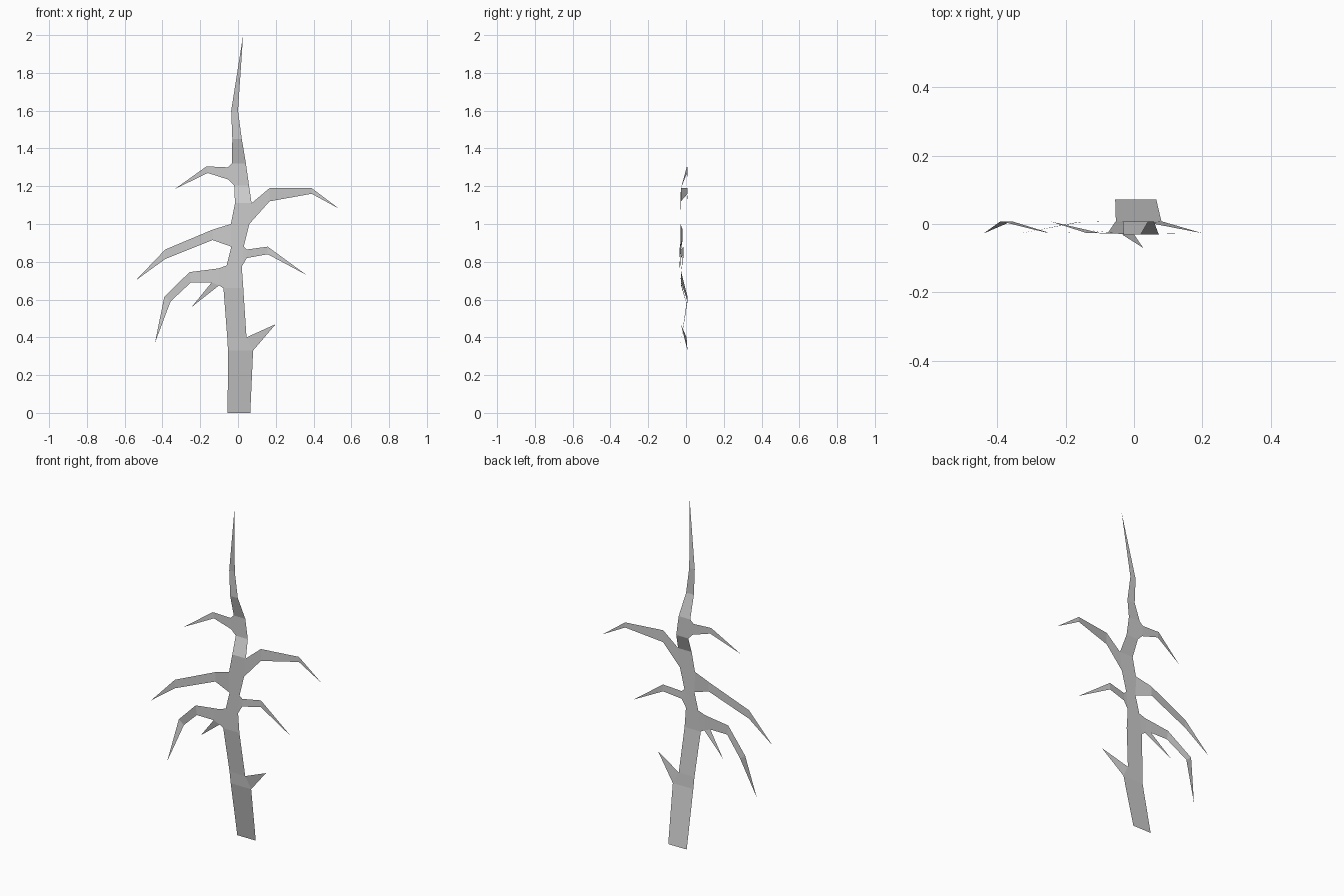
import bpy

# Forward/back sway of the trunk sheet: (z, y)
SWAY = [(0, .072), (.33, .008), (.40, .003), (.66, -.027), (1.11, -.03),
        (1.205, .008), (1.32, .008), (1.45, -.03), (1.6, -.03), (2, -.07)]


def trunk_y(z):
    for (z0, y0), (z1, y1) in zip(SWAY, SWAY[1:]):
        if z <= z1:
            return y0 + (y1 - y0) * (z - z0) / (z1 - z0)
    return SWAY[-1][1]


def strip(name, stations, tip):
    """Flat ribbon: stations (x, z, x, z, y) ending in a point tip (x, y, z)."""
    verts, faces = [], []
    for ax, az, bx, bz, y in stations:
        ya, yb = (trunk_y(az), trunk_y(bz)) if y is None else (y, y)
        verts += [(ax, ya, az), (bx, yb, bz)]
    for i in range(0, len(verts) - 2, 2):
        faces.append((i, i + 1, i + 3, i + 2))
    n = len(verts)
    verts.append(tip)
    faces.append((n - 2, n - 1, n))
    # make every ribbon face the front
    (x0, _, z0), (x1, _, z1), (x2, _, z2) = [verts[i] for i in faces[-1]]
    if (x1 - x0) * (z2 - z0) - (z1 - z0) * (x2 - x0) < 0:
        faces = [f[::-1] for f in faces]
    me = bpy.data.meshes.new(name)
    me.from_pydata(verts, [], faces)
    ob = bpy.data.objects.new(name, me)
    bpy.context.collection.objects.link(ob)
    return ob


T = None  # follow the trunk's own sway

# Trunk: left edge, right edge at each level
strip("trunk", [
    (-.055, 0, .065, 0, T), (-.053, .33, .08, .33, T), (-.057, .40, .045, .40, T),
    (-.077, .66, .028, .66, T), (-.06, .78, .02, .775, T), (-.035, .88, .03, .88, T),
    (-.038, 1.0, .06, 1.0, T), (-.016, 1.11, .072, 1.11, T), (-.02, 1.205, .058, 1.205, T),
    (-.033, 1.32, .042, 1.32, T), (-.03, 1.45, .02, 1.45, T), (-.036, 1.6, 0, 1.6, T)],
    (.027, -.07, 2))

# Left branches
strip("lower_left_branch", [
    (-.06, .78, -.077, .66, T), (-.103, .765, -.10, .675, -.027),
    (-.14, .76, -.14, .69, -.026), (-.257, .745, -.25, .69, -.025),
    (-.39, .615, -.357, .59, .008)], (-.44, -.028, .37))
strip("lower_left_twig", [(-.14, .69, -.10, .675, -.026)], (-.246, .008, .56))
strip("middle_left_branch", [
    (-.038, 1.0, -.035, .88, T), (-.135, .97, -.135, .915, -.018),
    (-.385, .865, -.385, .815, -.035)], (-.543, -.03, .70))
strip("upper_left_branch", [
    (-.033, 1.32, -.02, 1.205, T), (-.055, 1.30, -.05, 1.235, .008),
    (-.167, 1.305, -.16, 1.27, .005)], (-.335, -.028, 1.185))

# Right branches
strip("right_stub", [(.08, .33, .045, .40, T)], (.2, -.027, .47))
strip("middle_right_branch", [
    (.03, .88, .02, .775, T), (.047, .865, .047, .82, -.027),
    (.157, .88, .157, .84, -.012)], (.363, -.027, .73))
strip("upper_right_branch", [
    (.072, 1.11, .06, 1.0, T), (.167, 1.19, .167, 1.12, -.027),
    (.39, 1.19, .39, 1.16, .008)], (.537, .004, 1.08))
